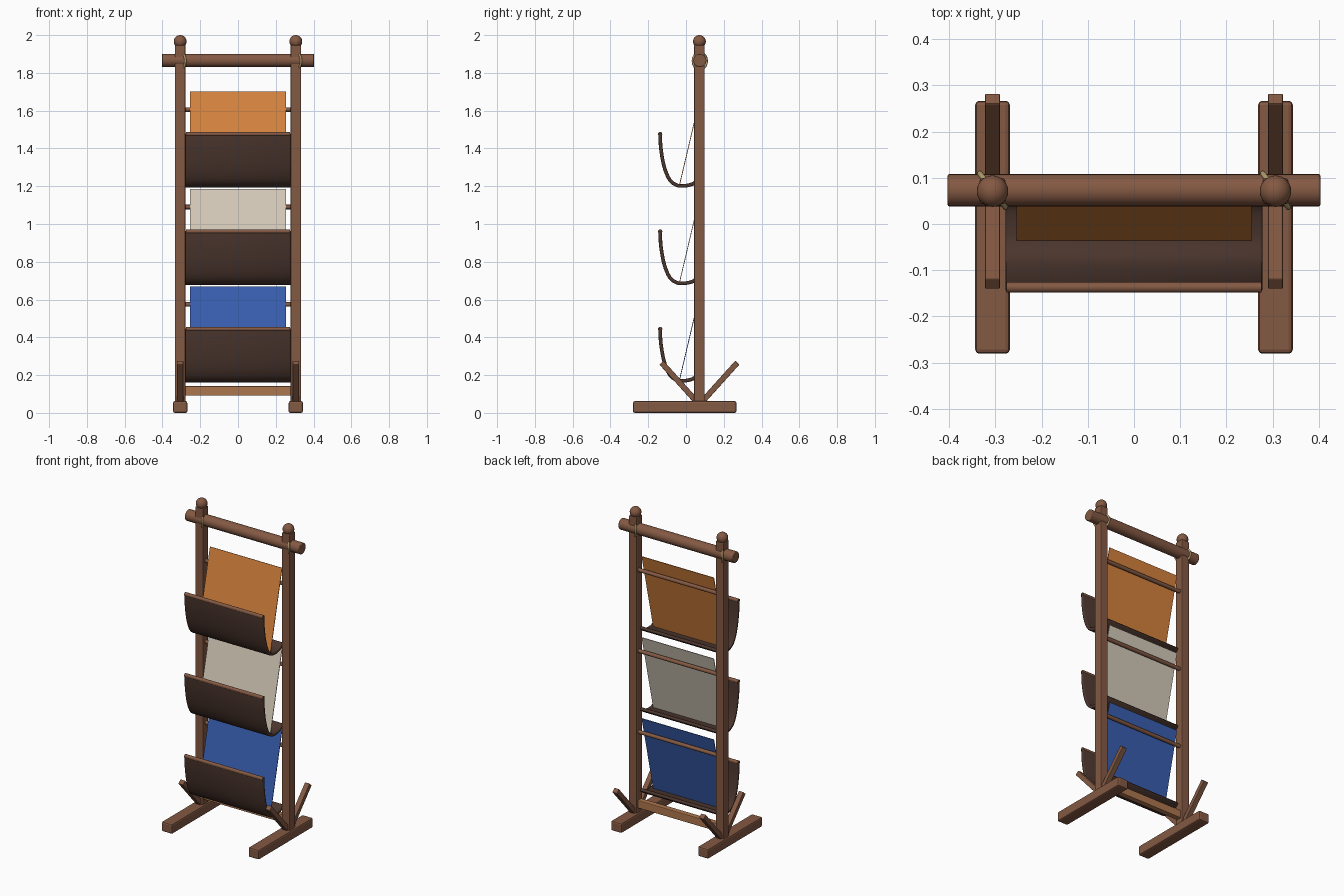
import bpy, bmesh, math
from mathutils import Vector

cube = bpy.data.objects.get("Cube")
if cube:
    bpy.data.objects.remove(cube, do_unlink=True)


def material(name, rgb):
    m = bpy.data.materials.new(name)
    m.use_nodes = True
    m.diffuse_color = (*rgb, 1)
    m.node_tree.nodes["Principled BSDF"].inputs["Base Color"].default_value = (*rgb, 1)
    return m


wood = material("brown wood", (0.23, 0.1, 0.056))
pale_wood = material("pale wood", (0.42, 0.18, 0.075))
leather = material("dark leather", (0.068, 0.035, 0.026))
rope = material("rope", (0.43, 0.32, 0.15))
orange = material("orange sheet", (0.68, 0.23, 0.048))
cream = material("cream sheet", (0.67, 0.6, 0.49))
blue = material("blue sheet", (0.04, 0.115, 0.44))


def finish(name, mat, bevel=0, smooth=False):
    ob = bpy.context.object
    ob.name = name
    ob.data.materials.append(mat)
    if smooth:
        bpy.ops.object.shade_smooth_by_angle(angle=math.radians(40))
    if bevel:
        mod = ob.modifiers.new("Bevel", "BEVEL")
        mod.width, mod.segments = bevel, 2
    return ob


def box(name, loc, size, mat, bevel=0.006, tilt=0):
    bpy.ops.mesh.primitive_cube_add(size=1, location=loc)
    ob = bpy.context.object
    ob.scale = size
    bpy.ops.object.transform_apply(location=False, rotation=False, scale=True)
    ob.rotation_euler.x = tilt
    return finish(name, mat, bevel)


def rod(name, y, z, radius, length, mat, bevel=0):
    bpy.ops.mesh.primitive_cylinder_add(vertices=24, radius=radius, depth=length,
                                        location=(0, y, z), rotation=(0, math.pi / 2, 0))
    return finish(name, mat, bevel, smooth=True)


def pocket(name, z, profile):
    # Smooth J profile swept across the width, then thickened
    pts = [Vector((0, y, h + z)) for y, h in profile]
    ends = [pts[0] * 2 - pts[1]] + pts + [pts[-1] * 2 - pts[-2]]
    path = []
    for a, b, c, d in zip(ends, ends[1:], ends[2:], ends[3:]):
        for i in range(4):
            t = i / 4
            path.append(0.5 * (2 * b + (c - a) * t + (2 * a - 5 * b + 4 * c - d) * t**2
                               + (3 * b - a - 3 * c + d) * t**3))
    path.append(pts[-1])
    bm = bmesh.new()
    rows = [[bm.verts.new((x, p.y, p.z)) for x in (-0.278, 0.278)] for p in path]
    for r, s in zip(rows, rows[1:]):
        bm.faces.new((r[0], s[0], s[1], r[1]))
    mesh = bpy.data.meshes.new(name)
    bm.to_mesh(mesh)
    bm.free()
    ob = bpy.data.objects.new(name, mesh)
    bpy.context.collection.objects.link(ob)
    bpy.ops.object.select_all(action="DESELECT")
    bpy.context.view_layer.objects.active = ob
    ob.select_set(True)
    solid = ob.modifiers.new("Thickness", "SOLIDIFY")
    solid.thickness, solid.offset = 0.019, 0
    finish(name, leather, 0.005, smooth=True)


# Side frames
POST_Y = 0.071
for side, sx in (("left", 1), ("right", -1)):
    x = 0.306 * sx
    box(side + "_foot", (x, -0.007, 0.031), (0.075, 0.547, 0.062), wood, 0.009)
    box(side + "_post", (x, POST_Y, 1.003), (0.056, 0.056, 1.89), wood)
    bpy.ops.mesh.primitive_uv_sphere_add(segments=24, ring_count=16, radius=0.034,
                                         location=(x, POST_Y, 1.966))
    finish(side + "_finial", wood, smooth=True)
    # Slanted braces in front of and behind the post
    for end, sy in (("front", -1), ("back", 1)):
        box(f"{side}_{end}_brace", (x, POST_Y + sy * 0.107, 0.162), (0.033, 0.03, 0.28),
            wood, 0.003, tilt=-sy * math.radians(42))
    # Rope ring tied diagonally around the rail
    bpy.ops.mesh.primitive_torus_add(major_radius=0.046, minor_radius=0.006,
                                     major_segments=32, minor_segments=10,
                                     location=(x, 0.073, 1.863),
                                     rotation=(math.pi / 2, 0, math.radians(-53)))
    finish(side + "_rope_ring", rope, smooth=True)

# Cross members
rod("top_rail", 0.073, 1.866, 0.035, 0.806, wood, 0.004)
box("lower_stretcher", (0, POST_Y, 0.117), (0.57, 0.035, 0.05), pale_wood, 0.004)

# Three tiers of pocket, rods and sheet
PROFILE = [(-0.137, 0.28), (-0.133, 0.2), (-0.116, 0.105), (-0.087, 0.035),
           (-0.05, 0.006), (-0.01, 0.002), (0.035, 0.012), (0.064, 0.035)]
for tier, (label, mat) in enumerate((("top", orange), ("middle", cream), ("bottom", blue))):
    z = 1.2 - 0.516 * tier
    pocket(label + "_pocket", z, PROFILE)
    rod(label + "_pocket_rod", -0.137, z + 0.276, 0.0115, 0.552, wood)
    rod(label + "_back_rod", 0.077, z + 0.406, 0.012, 0.57, wood)
    low, high = Vector((0, -0.034, z + 0.008)), Vector((0, 0.082, z + 0.5))
    run = high - low
    box(label + "_sheet", (low + high) / 2, (0.508, 0.004, run.length), mat, 0,
        tilt=-math.atan2(run.y, run.z))
